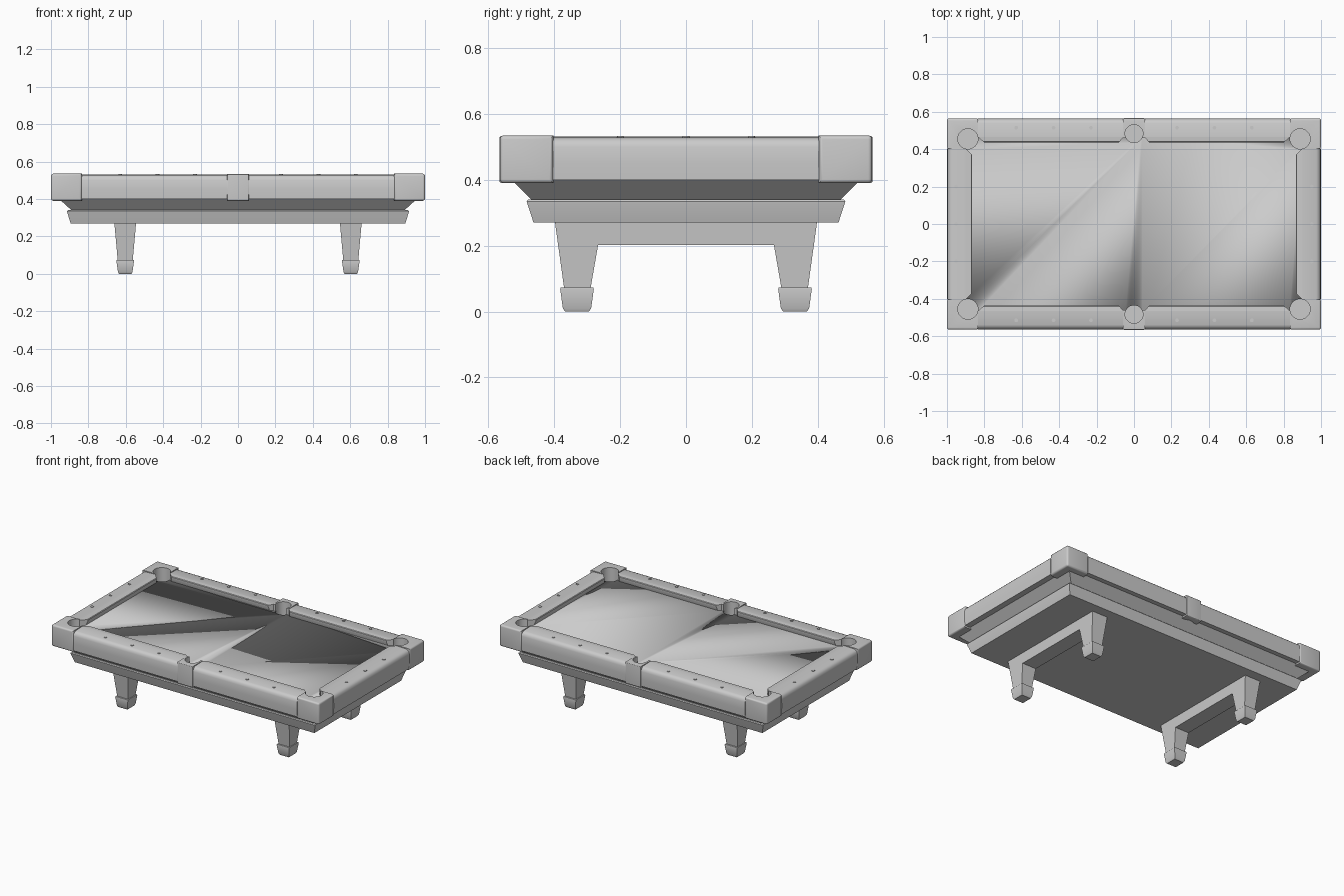
import bpy, bmesh, math

if "Cube" in bpy.data.objects:
    bpy.data.objects.remove(bpy.data.objects["Cube"])


def loft(name, rings, mirror="", bevel_test=None, bevel=0.012):
    """Closed solid through equal-length rings of points, optionally mirrored."""
    bm = bmesh.new()
    vs = [[bm.verts.new(p) for p in r] for r in rings]
    n = len(vs[0])
    for a, b in zip(vs, vs[1:]):
        for i in range(n):
            j = (i + 1) % n
            bm.faces.new((a[i], a[j], b[j], b[i]))
    bm.faces.new(vs[0][::-1])
    bm.faces.new(vs[-1])
    bmesh.ops.recalc_face_normals(bm, faces=bm.faces[:])
    if bevel_test:
        edges = [e for e in bm.edges if all(bevel_test(v.co) for v in e.verts)]
        bmesh.ops.bevel(bm, geom=edges, offset=bevel, segments=4,
                        profile=0.5, affect='EDGES')
    me = bpy.data.meshes.new(name)
    bm.to_mesh(me)
    bm.free()
    ob = bpy.data.objects.new(name, me)
    bpy.context.collection.objects.link(ob)
    if mirror:
        m = ob.modifiers.new("mirror", 'MIRROR')
        m.use_axis = ("x" in mirror, "y" in mirror, False)
        m.use_mirror_merge = False
    return ob


def prism(name, outline, z0, z1, **kw):
    return loft(name, [[(x, y, z) for x, y in outline] for z in (z0, z1)], **kw)


def stack(name, levels, cx=0, cy=0, **kw):
    """Rectangles (half x, half y, z) stacked upward."""
    return loft(name, [[(cx + sx * hx, cy + sy * hy, z) for sx, sy in
                        ((-1, -1), (1, -1), (1, 1), (-1, 1))]
                       for hx, hy, z in levels], **kw)


def bar(name, section, axis, mirror):
    """Section points (distance from centre, z, start, end) run along an axis."""
    rings = []
    for k in (2, 3):
        rings.append([(s[k], s[0], s[1]) if axis == "x" else (s[0], s[k], s[1])
                      for s in section])
    return loft(name, rings, mirror=mirror)


def arc(cx, cy, r, a0, a1, n):
    return [(cx + r * math.cos(math.radians(a0 + (a1 - a0) * i / n)),
             cy + r * math.sin(math.radians(a0 + (a1 - a0) * i / n)))
            for i in range(n + 1)]


CORNER = (0.888, 0.455, 0.054)
MIDDLE = (0.0, 0.483, 0.048)

# Body: tapered apron and flared skirt (its top is the pocket floor)
stack("apron", [(0.895, 0.463, 0.27), (0.913, 0.482, 0.328),
                (0.914, 0.484, 0.335), (0.909, 0.479, 0.34)])
stack("skirt", [(0.885, 0.465, 0.335), (0.962, 0.535, 0.405)])

# Playing bed with six pocket holes
bed = stack("playing_bed", [(0.902, 0.468, 0.404), (0.902, 0.468, 0.49)])
for label, c, mir in (("corner", CORNER, "xy"), ("middle", MIDDLE, "y")):
    hole = prism(label + "_pocket_cutter", arc(*c, 0, 348.75, 31), 0.38, 0.6, mirror=mir)
    hole.hide_render = True
    hole.display_type = 'WIRE'
    m = bed.modifiers.new(label, 'BOOLEAN')
    m.operation = 'DIFFERENCE'
    m.solver = 'EXACT'
    m.object = hole

# Pocket castings with open inner side
prism("corner_cap", [(1, 0.403), (1, 0.565), (0.835, 0.565)] + arc(*CORNER, 169, -74, 26),
      0.39, 0.535, mirror="xy", bevel_test=lambda c: c.x > 0.99 or c.y > 0.56)
prism("middle_cap", [(0.058, 0.46), (0.058, 0.566), (-0.058, 0.566), (-0.058, 0.46)]
      + arc(*MIDDLE, 208.6, -28.6, 24), 0.39, 0.534, mirror="y",
      bevel_test=lambda c: c.y > 0.56, bevel=0.006)


# Rails and cushions
def rail(name, edge, inner, lo, hi, axis, mirror):
    prof = [(inner, 0.40), (edge - 0.004, 0.40), (edge - 0.001, 0.45),
            (edge - 0.002, 0.50), (edge - 0.006, 0.514), (edge - 0.014, 0.523),
            (edge - 0.026, 0.528), (inner, 0.531)]
    bar(name, [(d, z, lo, hi) for d, z in prof], axis, mirror)


def cushion(name, inner, depth, lo, hi, lo_cut, hi_cut, axis, mirror):
    prof = [(0, 0.485), (0.75, 0.492), (1, 0.516), (1, 0.525), (0.9, 0.529), (0, 0.531)]
    bar(name, [(inner - depth * t, z, lo + lo_cut * t, hi - hi_cut * t)
               for t, z in prof], axis, mirror)


rail("side_rail", 0.565, 0.466, 0.057, 0.836, "x", "xy")
rail("end_rail", 1.0, 0.901, -0.404, 0.404, "y", "x")
cushion("side_cushion", 0.466, 0.029, 0.055, 0.836, 0.025, 0.034, "x", "xy")
cushion("end_cushion", 0.901, 0.036, -0.404, 0.404, 0.036, 0.036, "y", "x")

# Sight markers on the rails
for i, x in enumerate((0.23, 0.43, 0.63)):
    prism("side_sight_%d" % i, arc(x, 0.515, 0.01, 0, 330, 11), 0.52, 0.5325, mirror="xy")
for i, y in enumerate((-0.2, 0, 0.2)):
    prism("end_sight_%d" % i, arc(0.95, y, 0.01, 0, 330, 11), 0.52, 0.5325, mirror="x")

# Leg frames: two tapered legs joined by a beam
half = [(0.398, 0.272), (0.37, 0.07), (0.29, 0.07), (0.267, 0.202)]
outline = half + [(-y, z) for y, z in half[::-1]]
loft("leg_frame", [[(0.603 + s * (0.04 + 0.018 * (z - 0.07) / 0.2), y, z)
                    for y, z in outline] for s in (-1, 1)], mirror="x")

# Feet
stack("foot", [(0.034, 0.036, 0), (0.039, 0.043, 0.01), (0.047, 0.051, 0.068),
               (0.046, 0.05, 0.073)], cx=0.603, cy=0.331, mirror="xy")

# Smooth shading with sharp edges kept
bpy.ops.object.select_all(action='DESELECT')
for ob in bpy.context.scene.objects:
    ob.select_set(True)
bpy.context.view_layer.objects.active = bed
bpy.ops.object.shade_smooth_by_angle(angle=math.radians(30))
